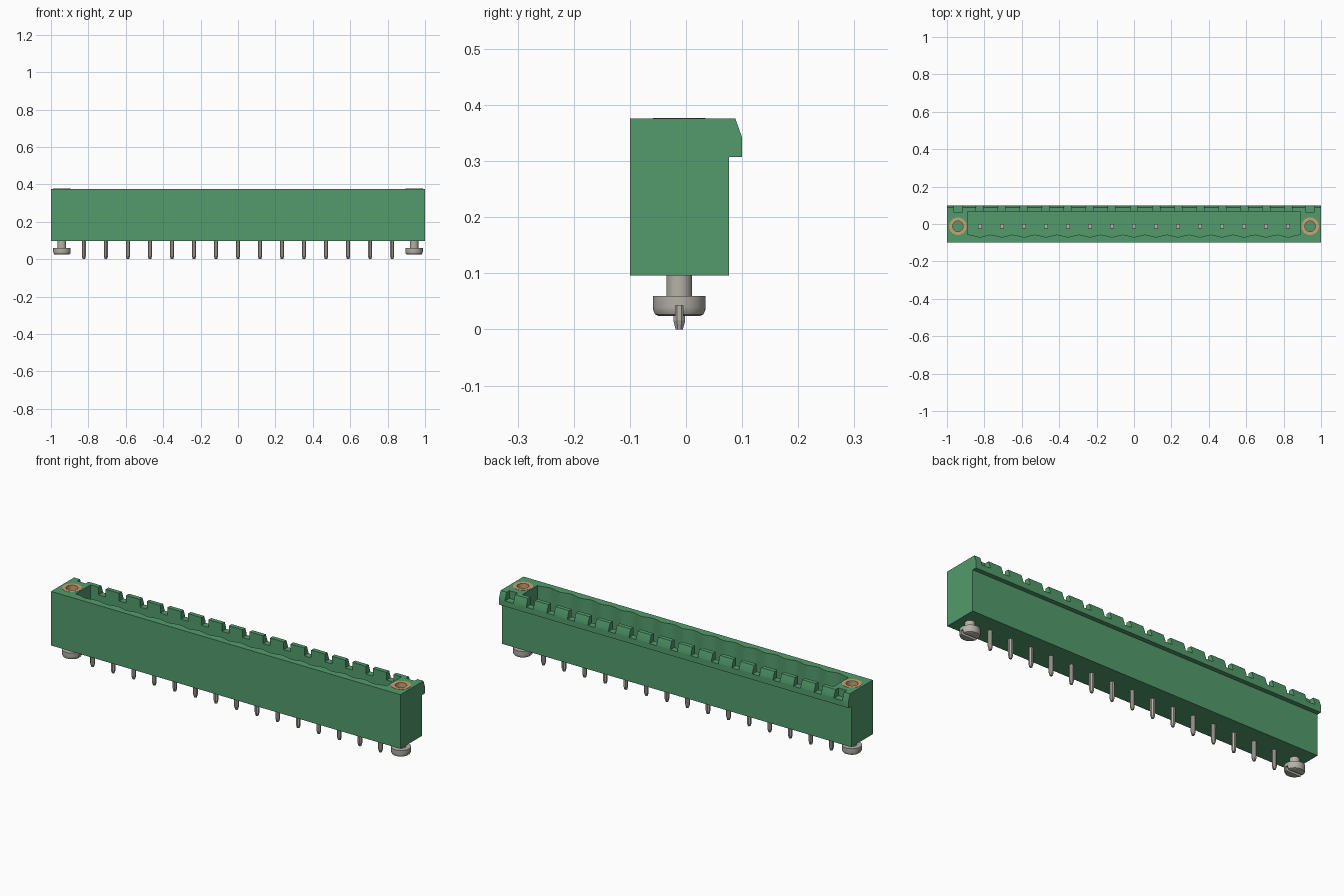
import bpy, bmesh, math
from mathutils import Matrix, Vector

if "Cube" in bpy.data.objects:
    bpy.data.objects.remove(bpy.data.objects["Cube"])

PITCH = 0.1177      # pin spacing
AXIS_Y = -0.012     # line through pins and screws
TOP, BASE = 0.376, 0.096


def material(name, rgb):
    m = bpy.data.materials.new(name)
    m.use_nodes = True
    m.diffuse_color = (*rgb, 1)
    m.node_tree.nodes["Principled BSDF"].inputs["Base Color"].default_value = (*rgb, 1)
    return m


green = material("housing green", (0.085, 0.33, 0.15))
metal = material("tinned metal", (0.46, 0.44, 0.39))
brass = material("brass", (0.58, 0.36, 0.17))


def finish(bm, name, mat, loc=(0, 0, 0), smooth=True):
    bmesh.ops.recalc_face_normals(bm, faces=bm.faces)
    mesh = bpy.data.meshes.new(name)
    bm.to_mesh(mesh)
    bm.free()
    obj = bpy.data.objects.new(name, mesh)
    obj.location = loc
    bpy.context.collection.objects.link(obj)
    mesh.materials.append(mat)
    if smooth:
        shade(obj)
    return obj


def shade(obj):
    bpy.ops.object.select_all(action="DESELECT")
    bpy.context.view_layer.objects.active = obj
    obj.select_set(True)
    bpy.ops.object.shade_smooth_by_angle(angle=math.radians(30))


def prism(points, direction):
    """Extrude a closed outline along a direction."""
    bm = bmesh.new()
    face = bm.faces.new([bm.verts.new(p) for p in points])
    top = bmesh.ops.extrude_face_region(bm, geom=[face])["geom"]
    verts = [v for v in top if isinstance(v, bmesh.types.BMVert)]
    bmesh.ops.translate(bm, vec=direction, verts=verts)
    return bm


def box(x0, x1, y0, y1, z0, z1):
    return prism([(x0, y0, z0), (x1, y0, z0), (x1, y1, z0), (x0, y1, z0)], (0, 0, z1 - z0))


def lathe(profile, steps=40, closed=False):
    """Spin an (r, z) profile around z."""
    bm = bmesh.new()
    verts = [bm.verts.new((r, 0, z)) for r, z in profile]
    pairs = list(zip(verts, verts[1:]))
    if closed:
        pairs.append((verts[-1], verts[0]))
    edges = [bm.edges.new(p) for p in pairs]
    bmesh.ops.spin(bm, geom=verts + edges, axis=(0, 0, 1), cent=(0, 0, 0),
                   steps=steps, angle=math.tau)
    bmesh.ops.remove_doubles(bm, verts=bm.verts, dist=1e-5)
    return bm


def cut(obj, cutters):
    for c in cutters:
        mod = obj.modifiers.new("cut", "BOOLEAN")
        mod.operation = "DIFFERENCE"
        mod.solver = "EXACT"
        mod.object = c
        c.hide_render = True
        bpy.context.view_layer.objects.active = obj
        bpy.ops.object.modifier_apply(modifier=mod.name)
        bpy.data.objects.remove(c)


# Housing with the latch rail along the back
side = [(-0.1, BASE), (0.077, BASE), (0.077, 0.307), (0.1, 0.307),
        (0.1, 0.342), (0.088, TOP), (-0.1, TOP)]
housing = finish(prism([(-1, y, z) for y, z in side], (2, 0, 0)), "housing", green, smooth=False)

# Plug cavity with a scalloped front wall
HALF, BACK, FLOOR = 0.89, 0.066, 0.17
count = 120
outline = [(HALF, BACK, FLOOR), (-HALF, BACK, FLOOR)]
for i in range(count + 1):
    x = -HALF + 2 * HALF * i / count
    outline.append((x, -0.063 - 0.006 * math.cos(math.tau * x / PITCH), FLOOR))
cutters = [finish(prism(outline, (0, 0, 0.3)), "cavity_cutter", green, smooth=False)]

# Coding notches in the latch rail, one above every pin and screw
for k in range(-8, 9):
    w = 0.024 if abs(k) == 8 else 0.02
    cutters.append(finish(box(k * PITCH - w, k * PITCH + w, BACK - 0.001, 0.12, 0.336, 0.4),
                          "notch_cutter", green, smooth=False))

# Nut pockets
for s in (-1, 1):
    cutters.append(finish(lathe([(0, 0.2), (0.047, 0.2), (0.047, 0.4), (0, 0.4)]),
                          "pocket_cutter", green, (s * 8 * PITCH, AXIS_Y, 0), smooth=False))
cut(housing, cutters)
shade(housing)

# Contact pins: square blade above, eight-sided tapered tail below
for k in range(-7, 8):
    bm = box(-0.011, 0.011, -0.011, 0.011, BASE, 0.32)
    for z0, z1, r0, r1 in ((0, 0.016, 0.007, 0.0115), (0.016, BASE + 0.01, 0.0115, 0.0115)):
        place = Matrix.Translation(Vector((0, 0, (z0 + z1) / 2))) @ Matrix.Rotation(math.pi / 8, 4, "Z")
        bmesh.ops.create_cone(bm, cap_ends=True, segments=8, radius1=r0, radius2=r1,
                              depth=z1 - z0, matrix=place)
    finish(bm, f"contact_pin_{k + 8}", metal, (k * PITCH, AXIS_Y, 0), smooth=False)

# Flange nuts and slotted screws at both ends
for s, label in ((-1, "right"), (1, "left")):
    loc = (s * 8 * PITCH, AXIS_Y, 0)
    finish(lathe([(0.028, 0.2), (0.047, 0.2), (0.047, TOP + 0.001), (0.028, TOP + 0.001)],
                 closed=True), f"flange_nut_{label}", brass, loc)
    screw = finish(lathe([(0, 0.024), (0.037, 0.024), (0.043, 0.027), (0.046, 0.033),
                          (0.047, 0.04), (0.047, 0.06), (0.023, 0.06), (0.023, 0.1), (0, 0.1)]),
                   f"flange_screw_{label}", metal, loc, smooth=False)
    cut(screw, [finish(box(-0.06, 0.06, -0.007, 0.007, 0, 0.043), "slot_cutter", metal, loc,
                       smooth=False)])
    shade(screw)
